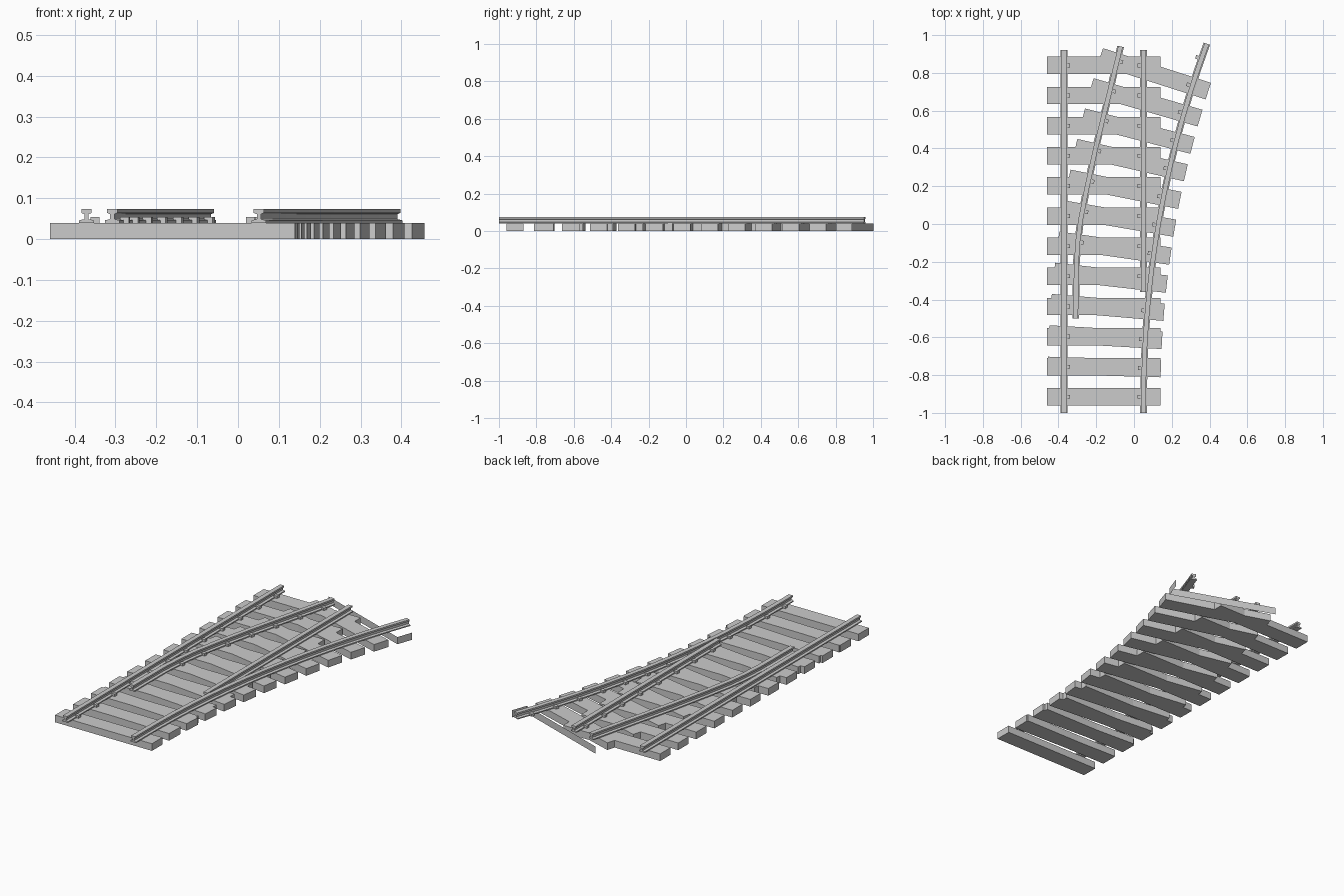
import bpy, bmesh, math
from mathutils import Vector, Matrix

if "Cube" in bpy.data.objects:
    bpy.data.objects.remove(bpy.data.objects["Cube"])

CX, Y0, R = -0.16, -0.915, 5.6      # straight centre line, first sleeper, branch radius
HALF_GAUGE, STEP, BRANCH_STEP = 0.211, 0.1595, 0.158
SL, SW, SH = 0.60, 0.092, 0.04      # sleeper length, width, height


def make_object(name, bm):
    bmesh.ops.recalc_face_normals(bm, faces=bm.faces)
    mesh = bpy.data.meshes.new(name)
    bm.to_mesh(mesh)
    bm.free()
    ob = bpy.data.objects.new(name, mesh)
    bpy.context.collection.objects.link(ob)
    return ob


def add_box(bm, pos, size, turn=0.0):
    m = Matrix.Translation(pos) @ Matrix.Rotation(-turn, 4, 'Z') @ Matrix.Diagonal((*size, 1))
    bmesh.ops.create_cube(bm, size=1, matrix=m)


def box(name, pos, size, turn=0.0):
    bm = bmesh.new()
    add_box(bm, pos, size, turn)
    return make_object(name, bm)


def branch(angle, offset=0.0):
    """Point on the branch track; offset is positive to the right."""
    r = R - offset
    return Vector((CX + R - r * math.cos(angle), Y0 + r * math.sin(angle)))


def rail(name, path):
    """Sweep the rail section along a flat path."""
    half = [(0.018, 0.04), (0.018, 0.046), (0.005, 0.049), (0.005, 0.061),
            (0.0125, 0.064), (0.0125, 0.0735)]
    section = half + [(-x, z) for x, z in reversed(half)]
    path = [Vector(p) for p in path]
    bm = bmesh.new()
    rings = []
    for i, p in enumerate(path):
        d = (path[min(i + 1, len(path) - 1)] - path[max(i - 1, 0)]).normalized()
        side = Vector((d.y, -d.x))
        rings.append([bm.verts.new((*(p + side * x), z)) for x, z in section])
    n = len(section)
    for a, b in zip(rings, rings[1:]):
        for k in range(n):
            bm.faces.new((a[k], a[(k + 1) % n], b[(k + 1) % n], b[k]))
    bm.faces.new(rings[0])
    bm.faces.new(rings[-1])
    return make_object(name, bm)


# sleepers: a straight one merged with its turned branch twin
for i in range(12):
    y = Y0 + i * STEP
    base = box(f"sleeper_{i + 1}", (CX, y, SH / 2), (SL, SW, SH))
    if i == 0:
        continue
    a = i * BRANCH_STEP / R
    twin = box("branch_sleeper_helper", (*branch(a), SH / 2), (SL, SW, SH), a)
    twin.hide_render = True
    mod = base.modifiers.new("merge", 'BOOLEAN')
    mod.operation, mod.solver, mod.object = 'UNION', 'EXACT', twin
    deps = bpy.context.evaluated_depsgraph_get()
    merged = bpy.data.meshes.new_from_object(base.evaluated_get(deps))
    base.modifiers.clear()
    base.data = merged
    bpy.data.objects.remove(twin)

# open sleeper edge at the far end of the branch: front face and right end only
a = 12 * BRANCH_STEP / R
mid = branch(a)
u, v = Vector((math.cos(a), -math.sin(a))), Vector((math.sin(a), math.cos(a)))
corners = [mid - u * SL / 2 - v * SW / 2, mid + u * SL / 2 - v * SW / 2,
           mid + u * SL / 2 + v * SW / 2]
bm = bmesh.new()
low = [bm.verts.new((*c, 0)) for c in corners]
top = [bm.verts.new((*c, SH)) for c in corners]
for k in range(2):
    bm.faces.new((low[k], low[k + 1], top[k + 1], top[k]))
make_object("end_sleeper_edge", bm)

# rails
XL, XR = CX - HALF_GAUGE, CX + HALF_GAUGE
rail("straight_left_rail", [(XL, -1), (XL, 0.92)])
rail("straight_right_rail", [(XR, -0.36), (XR, 0.92)])
END = math.radians(20.3)
rail("branch_right_rail", [(XR, -1)] + [branch(END * k / 14, HALF_GAUGE) for k in range(15)])
blade = [(-0.308, -0.50), (-0.306, -0.22), (-0.297, -0.09), (-0.283, 0.02), (-0.252, 0.18),
         (-0.201, 0.41), (-0.139, 0.66), (-0.071, 0.94)]
rail("branch_left_rail", blade)


def blade_x(y):
    for (x0, y0), (x1, y1) in zip(blade, blade[1:]):
        if y <= y1:
            return x0 + (x1 - x0) * (y - y0) / (y1 - y0)
    return blade[-1][0]


# rail clips on the inner side of every rail
bm = bmesh.new()
clip, cz, reach = (0.022, 0.02, 0.014), 0.047, 0.021
for i in range(12):
    y = Y0 + i * STEP
    add_box(bm, (XL + reach, y, cz), clip)
    if i >= 4:
        add_box(bm, (XR - reach, y, cz), clip)
for i in range(13):
    a = i * BRANCH_STEP / R
    add_box(bm, (*branch(a, HALF_GAUGE - reach), cz), clip, a)
    if 5 <= i < 12:
        y = branch(a, -HALF_GAUGE).y
        add_box(bm, (blade_x(y) + reach, y, cz), clip, a)
make_object("rail_clips", bm)
